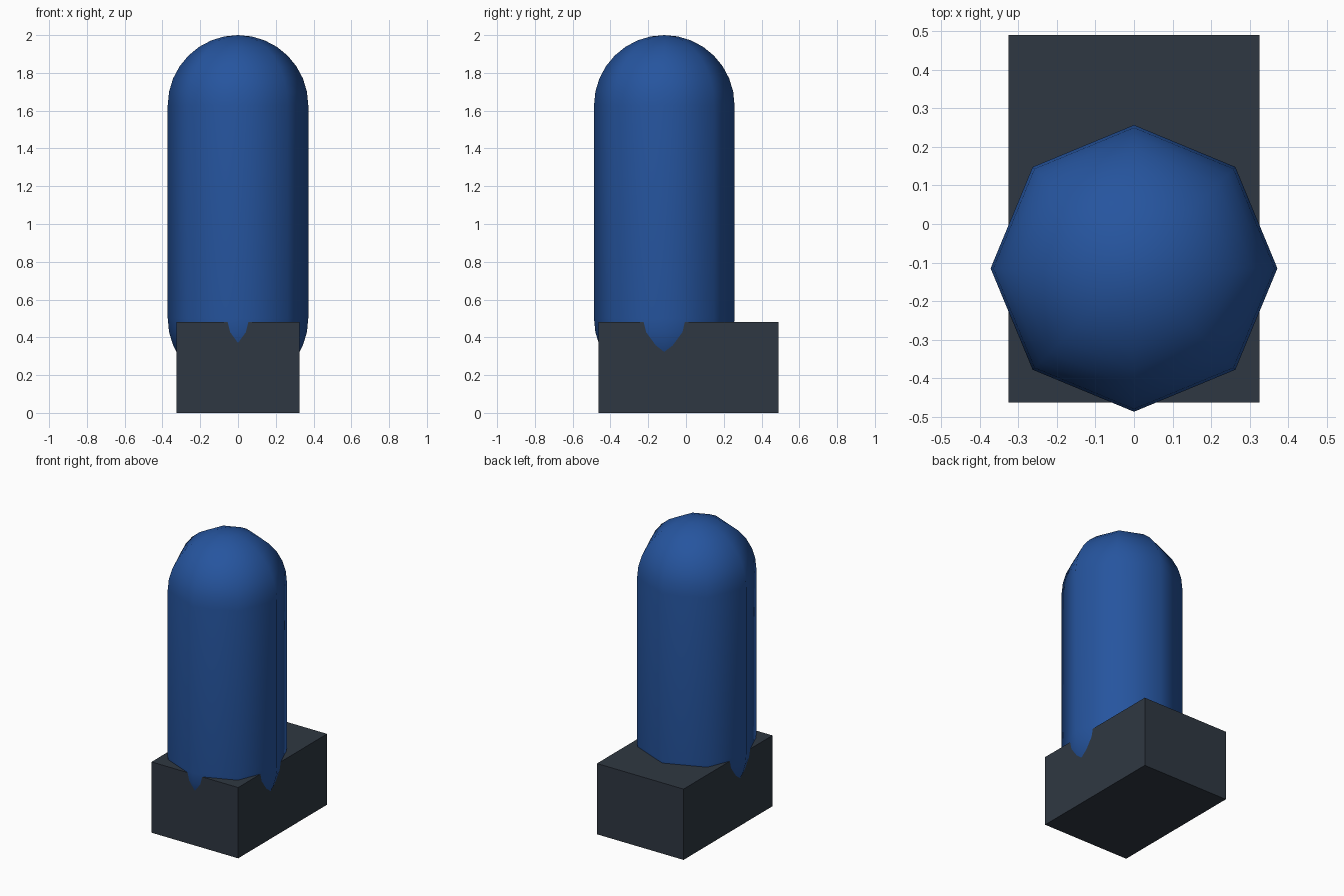
import bpy, bmesh, math

if "Cube" in bpy.data.objects:
    bpy.data.objects.remove(bpy.data.objects["Cube"])

def material(name, rgb):
    m = bpy.data.materials.new(name)
    m.diffuse_color = (*rgb, 1)
    m.use_nodes = True
    m.node_tree.nodes["Principled BSDF"].inputs["Base Color"].default_value = m.diffuse_color
    return m

def add_object(name, bm, mat, smooth=False):
    bmesh.ops.recalc_face_normals(bm, faces=bm.faces)
    for f in bm.faces:
        f.smooth = smooth
    me = bpy.data.meshes.new(name)
    bm.to_mesh(me)
    bm.free()
    me.materials.append(mat)
    ob = bpy.data.objects.new(name, me)
    bpy.context.collection.objects.link(ob)
    return ob

blue = material("blue", (0.019, 0.090, 0.345))
slate = material("dark slate", (0.028, 0.039, 0.054))

# Base block
bm = bmesh.new()
bmesh.ops.create_cube(bm, size=1)
for v in bm.verts:
    v.co.x *= 0.65
    v.co.y = 0.014 + v.co.y * 0.953
    v.co.z = 0.24 + v.co.z * 0.48
add_object("base_block", bm, slate)

# Eight-sided capsule: a sphere split at its equator and stretched
SIDES, RINGS, R = 8, 8, 0.372
CY, Z_LOW, Z_HIGH = -0.115, 0.50, 1.628
profile = [(R * math.cos(a), Z_LOW + R * math.sin(a))
           for a in (-math.pi / 2 * (1 - i / RINGS) for i in range(1, RINGS + 1))]
profile += [(R * math.cos(a), Z_HIGH + R * math.sin(a))
            for a in (math.pi / 2 * i / RINGS for i in range(RINGS))]

bm = bmesh.new()
rings = [[bm.verts.new((r * math.cos(math.tau * k / SIDES),
                        CY + r * math.sin(math.tau * k / SIDES), z))
          for k in range(SIDES)] for r, z in profile]
bottom = bm.verts.new((0, CY, Z_LOW - R))
top = bm.verts.new((0, CY, Z_HIGH + R))
for k in range(SIDES):
    n = (k + 1) % SIDES
    for a, b in zip(rings, rings[1:]):
        bm.faces.new((a[k], a[n], b[n], b[k]))
    bm.faces.new((bottom, rings[0][n], rings[0][k]))
    bm.faces.new((top, rings[-1][k], rings[-1][n]))
add_object("capsule_body", bm, blue, smooth=True)
